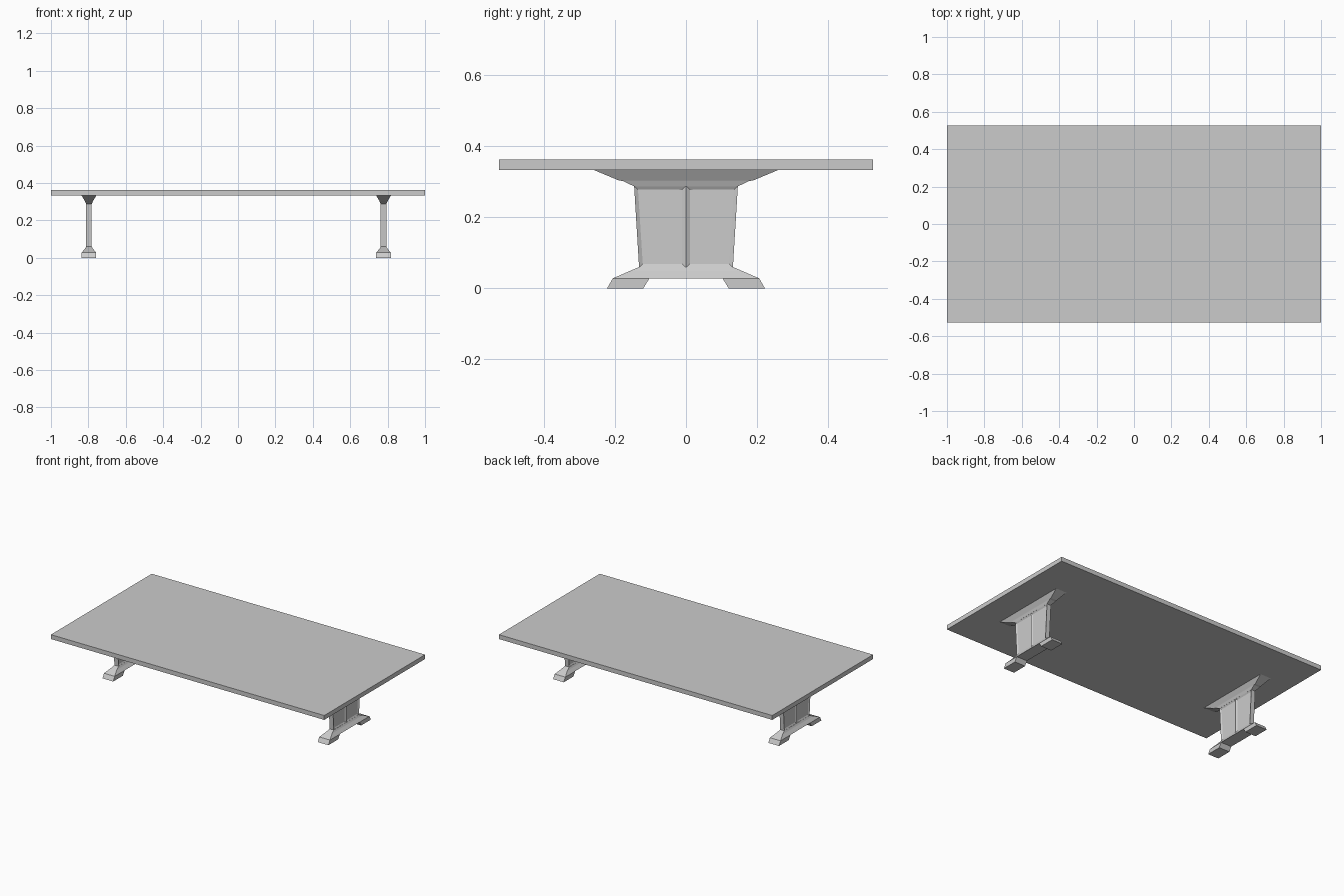
import bpy, bmesh

if "Cube" in bpy.data.objects:
    bpy.data.objects.remove(bpy.data.objects["Cube"])


def finish(name, bm):
    bmesh.ops.recalc_face_normals(bm, faces=bm.faces)
    me = bpy.data.meshes.new(name)
    bm.to_mesh(me)
    bm.free()
    ob = bpy.data.objects.new(name, me)
    bpy.context.collection.objects.link(ob)
    return ob


def loft(bm, cx, sections):
    """Stack rectangles given as (z, half x, y min, y max) into one solid."""
    rings = []
    for z, hx, y0, y1 in sections:
        pts = [(cx - hx, y0), (cx + hx, y0), (cx + hx, y1), (cx - hx, y1)]
        rings.append([bm.verts.new((x, y, z)) for x, y in pts])
    for a, b in zip(rings, rings[1:]):
        for i in range(4):
            j = (i + 1) % 4
            bm.faces.new((a[i], a[j], b[j], b[i]))
    bm.faces.new(rings[0][::-1])
    bm.faces.new(rings[-1])


def sym(*sections):
    return [(z, hx, -hy, hy) for z, hx, hy in sections]


def trestle(side, cx):
    # Foot: stepped beam standing on two splayed pads
    bm = bmesh.new()
    loft(bm, cx, sym((.028, .039, .206), (.048, .022, .160), (.060, .015, .132)))
    loft(bm, cx, [(0, .039, .120, .222), (.028, .039, .103, .206)])
    loft(bm, cx, [(0, .039, -.222, -.120), (.028, .039, -.206, -.103)])
    finish(side + "_foot", bm)

    # Upright: tapered slab, each broad side split into two recessed panels
    bm = bmesh.new()
    hx = .015
    grid = {}
    for sx in (-1, 1):
        for z, hy in ((.058, .132), (.288, .146)):
            for k in (-1, 0, 1):
                grid[sx, z, k] = bm.verts.new((cx + sx * hx, k * hy, z))
    panels = []
    for sx in (-1, 1):
        for k in (-1, 0):
            panels.append(bm.faces.new([grid[sx, .058, k], grid[sx, .058, k + 1],
                                        grid[sx, .288, k + 1], grid[sx, .288, k]]))
    for k in (-1, 1):
        bm.faces.new([grid[-1, .058, k], grid[1, .058, k],
                      grid[1, .288, k], grid[-1, .288, k]])
    for z in (.058, .288):
        bm.faces.new([grid[-1, z, k] for k in (-1, 0, 1)]
                     + [grid[1, z, k] for k in (1, 0, -1)])
    bmesh.ops.recalc_face_normals(bm, faces=bm.faces)
    bmesh.ops.inset_individual(bm, faces=panels, thickness=.015, depth=-.006)
    finish(side + "_upright", bm)

    # Bracket: flares out to carry the top
    bm = bmesh.new()
    loft(bm, cx, sym((.287, .015, .146), (.302, .021, .178), (.304, .022, .190),
                     (.334, .040, .262)))
    finish(side + "_bracket", bm)


# Table top
bm = bmesh.new()
loft(bm, 0, sym((.333, 1, .527), (.362, 1, .527)))
finish("table_top", bm)

for side, cx in (("left", -.797), ("right", .778)):
    trestle(side, cx)
